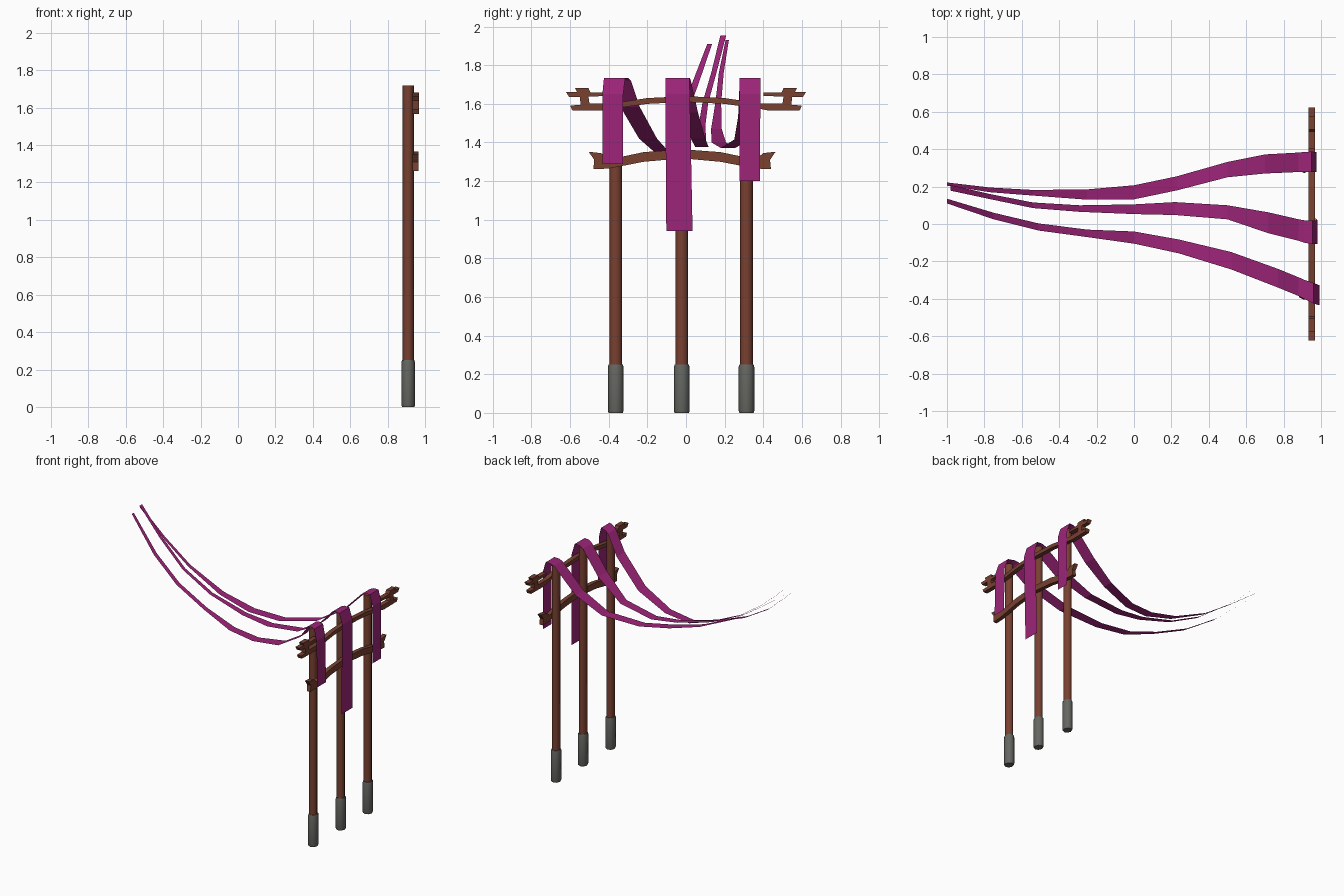
import bpy, bmesh, math


def material(name, rgb):
    m = bpy.data.materials.new(name)
    m.diffuse_color = (*rgb, 1)
    return m


WOOD = material("red brown wood", (0.19, 0.052, 0.03))
STONE = material("grey stone", (0.13, 0.135, 0.12))
CLOTH = material("purple cloth", (0.34, 0.018, 0.19))


def make_object(name, bm, mat, smooth=False):
    mesh = bpy.data.meshes.new(name)
    bm.to_mesh(mesh)
    bm.free()
    mesh.materials.append(mat)
    for p in mesh.polygons:
        p.use_smooth = smooth and abs(p.normal.z) < 0.9
    ob = bpy.data.objects.new(name, mesh)
    bpy.context.collection.objects.link(ob)
    return ob


def turned(name, x, y, profile, mat, sides=8):
    """Vertical shaft from (radius, z) pairs, capped at both ends."""
    bm = bmesh.new()
    rings = []
    for r, z in profile:
        rings.append([bm.verts.new((x + 0.9 * r * math.cos(2 * math.pi * i / sides),
                                    y + r * math.sin(2 * math.pi * i / sides), z))
                      for i in range(sides)])
    for a, b in zip(rings, rings[1:]):
        for i in range(sides):
            j = (i + 1) % sides
            bm.faces.new((a[i], a[j], b[j], b[i]))
    bm.faces.new(rings[0][::-1])
    bm.faces.new(rings[-1])
    bm.normal_update()
    make_object(name, bm, mat, True)


def beam(name, half, y0, x0, x1):
    """Mirror a half outline in (y, z), then extrude it along x."""
    outline = half + [(-y, z) for y, z in reversed(half) if y > 0]
    bm = bmesh.new()
    face = bm.faces.new([bm.verts.new((x0, y0 + y, z)) for y, z in outline])
    ext = bmesh.ops.extrude_face_region(bm, geom=[face])
    for v in ext["geom"]:
        if isinstance(v, bmesh.types.BMVert):
            v.co.x = x1
    bmesh.ops.recalc_face_normals(bm, faces=bm.faces)
    bmesh.ops.triangulate(bm, faces=[f for f in bm.faces if len(f.verts) > 4])
    make_object(name, bm, WOOD)


def ribbon(name, stations):
    """Thin cloth strip from (x, z, y low, y high) stations."""
    bm = bmesh.new()
    rows = [(bm.verts.new((x, a, z)), bm.verts.new((x, b, z))) for x, z, a, b in stations]
    for p, q in zip(rows, rows[1:]):
        bm.faces.new((p[0], q[0], q[1], p[1]))
    make_object(name, bm, CLOTH)


# posts and their stone feet
for i, y in enumerate((-0.364, -0.022, 0.313)):
    turned(f"post_{i}", 0.91, y, [(0.033, 0.24), (0.033, 1.718)], WOOD)
    turned(f"post_foot_{i}", 0.91, y, [(0.037, 0), (0.041, 0.012), (0.041, 0.235), (0.037, 0.25)], STONE)

# curved cross beams with carved ends
beam("upper_beam", [(0, 1.64), (0.2, 1.63), (0.38, 1.603), (0.5, 1.603), (0.505, 1.637),
                    (0.40, 1.642), (0.40, 1.66), (0.495, 1.66), (0.505, 1.682), (0.575, 1.682),
                    (0.565, 1.662), (0.622, 1.662), (0.605, 1.636), (0.55, 1.636),
                    (0.545, 1.594), (0.60, 1.592), (0.59, 1.567), (0.43, 1.565),
                    (0.38, 1.575), (0.2, 1.6), (0, 1.61)], 0, 0.934, 0.969)
beam("lower_beam", [(0, 1.365), (0.2, 1.35), (0.38, 1.312), (0.42, 1.345), (0.484, 1.352),
                    (0.455, 1.31), (0.46, 1.262), (0.38, 1.265), (0.2, 1.3), (0, 1.318)],
     -0.02, 0.934, 0.966)

# ribbons draped over the posts
ribbon("left_ribbon", [
    (-1, 1.91, 0.11, 0.135), (-0.75, 1.69, 0.025, 0.06), (-0.51, 1.54, -0.035, 0.003),
    (-0.25, 1.43, -0.07, -0.03), (0, 1.345, -0.105, -0.04), (0.24, 1.345, -0.157, -0.083),
    (0.52, 1.42, -0.243, -0.15), (0.77, 1.585, -0.34, -0.24), (0.88, 1.72, -0.385, -0.285),
    (0.91, 1.733, -0.40, -0.298), (0.96, 1.733, -0.425, -0.315), (0.985, 1.65, -0.433, -0.325),
    (0.993, 1.288, -0.433, -0.325)])
ribbon("middle_ribbon", [
    (-0.98, 1.955, 0.178, 0.208), (-0.77, 1.77, 0.133, 0.16), (-0.54, 1.605, 0.085, 0.115),
    (-0.29, 1.485, 0.065, 0.1), (0, 1.405, 0.053, 0.105), (0.22, 1.377, 0.048, 0.117),
    (0.5, 1.42, 0.025, 0.1), (0.72, 1.555, -0.05, 0.062), (0.88, 1.72, -0.09, 0.025),
    (0.91, 1.735, -0.1, 0.02), (0.955, 1.735, -0.107, 0.018), (0.98, 1.65, -0.107, 0.02),
    (0.97, 0.943, -0.102, 0.034)])
ribbon("right_ribbon", [
    (-1, 1.93, 0.205, 0.222), (-0.77, 1.76, 0.17, 0.195), (-0.54, 1.605, 0.152, 0.182),
    (-0.25, 1.47, 0.13, 0.185), (0, 1.4, 0.132, 0.207), (0.23, 1.372, 0.18, 0.255),
    (0.5, 1.415, 0.25, 0.332), (0.7, 1.535, 0.27, 0.372), (0.88, 1.72, 0.278, 0.382),
    (0.91, 1.733, 0.278, 0.385), (0.95, 1.733, 0.278, 0.387), (0.975, 1.65, 0.278, 0.385),
    (0.975, 1.2, 0.278, 0.383)])
